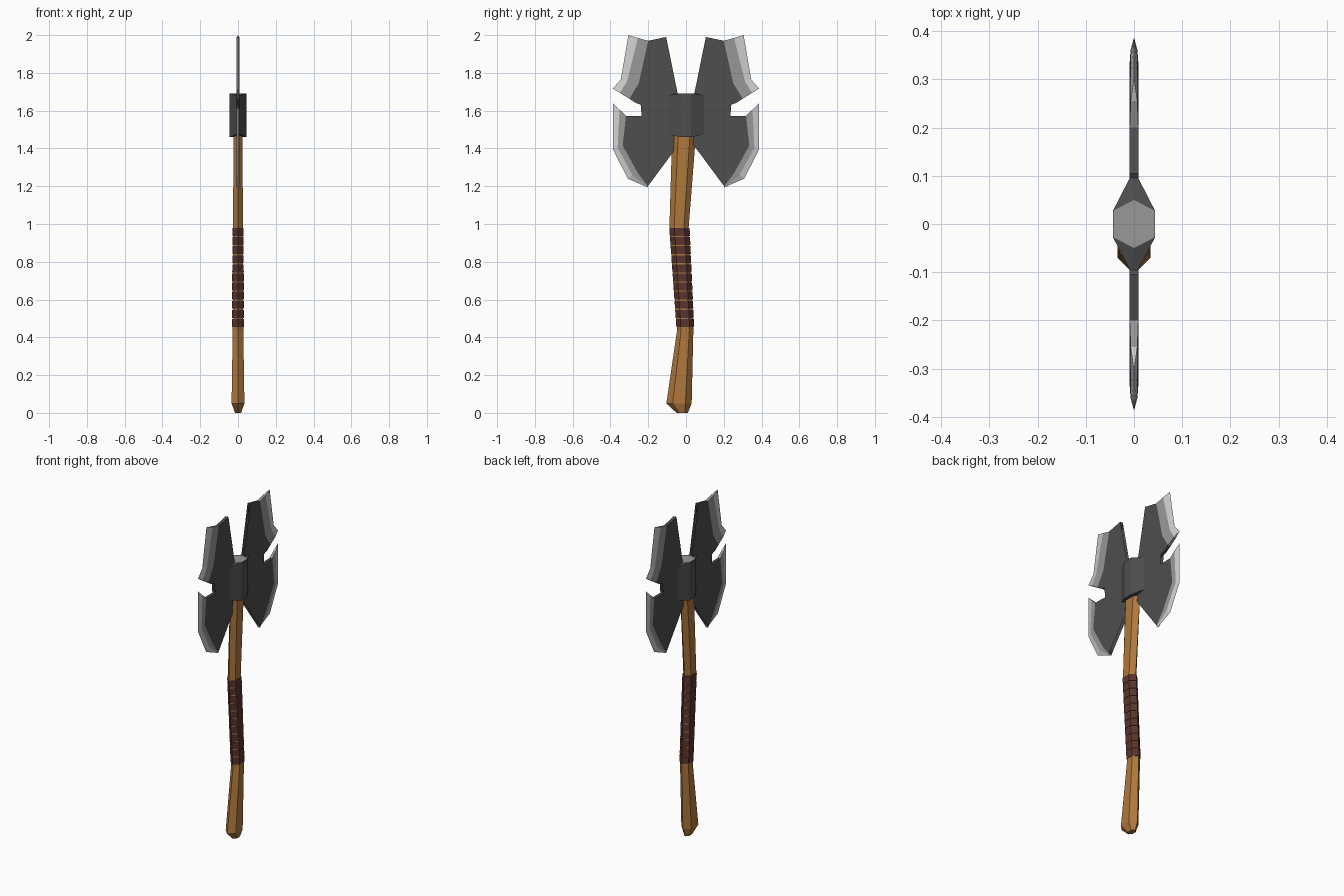
import bpy, bmesh

if "Cube" in bpy.data.objects:
    bpy.data.objects.remove(bpy.data.objects["Cube"], do_unlink=True)


def material(name, rgb):
    lin = [((c / 255 + 0.055) / 1.055) ** 2.4 for c in rgb] + [1]
    m = bpy.data.materials.new(name)
    m.use_nodes = True
    m.diffuse_color = lin
    m.node_tree.nodes["Principled BSDF"].inputs["Base Color"].default_value = lin
    return m


DARK = material("dark_iron", (78, 78, 78))
MID = material("grey_steel", (152, 152, 152))
LIGHT = material("bright_steel", (208, 208, 208))
WOOD = material("wood", (176, 120, 60))
LEATHER = material("leather", (90, 52, 44))


def finish(bm, name, mats, mirror=False):
    bmesh.ops.recalc_face_normals(bm, faces=bm.faces)
    me = bpy.data.meshes.new(name)
    bm.to_mesh(me)
    bm.free()
    ob = bpy.data.objects.new(name, me)
    bpy.context.collection.objects.link(ob)
    for m in mats:
        me.materials.append(m)
    if mirror:
        mod = ob.modifiers.new("Mirror", 'MIRROR')
        mod.use_axis = (False, True, False)
        mod.use_mirror_merge = False
    return ob


def hex_loft(bm, rings):
    """Skin six-sided rings given as (z, y centre, y radius, x radius)."""
    loops = []
    for z, yc, ry, rx in rings:
        pts = [(0, ry), (rx, ry / 2), (rx, -ry / 2), (0, -ry), (-rx, -ry / 2), (-rx, ry / 2)]
        loops.append([bm.verts.new((x, yc + y, z)) for x, y in pts])
    for a, b in zip(loops, loops[1:]):
        for i in range(6):
            j = (i + 1) % 6
            bm.faces.new((a[i], a[j], b[j], b[i]))
    bm.faces.new(loops[0])
    bm.faces.new(loops[-1])


# Bent wooden handle
bm = bmesh.new()
hex_loft(bm, [(0, -.02, .03, .016), (.05, -.037, .067, .034), (.44, -.004, .043, .028),
              (.98, -.037, .051, .026), (1.48, -.01, .063, .024)])
finish(bm, "handle", [WOOD])

# Leather grip bands
bm = bmesh.new()
BANDS = 11
pitch = .53 / BANDS


def band_ring(z):
    t = (z - .455) / .53
    return (z, -.004 - .031 * t, .047 + .007 * t, .031 - .001 * t)


for i in range(BANDS):
    z = .455 + i * pitch
    hex_loft(bm, [band_ring(z), band_ring(z + pitch - .006)])
finish(bm, "grip_bands", [LEATHER])

# Socket: tapered octagonal sleeve with a pale six-sided cap
bm = bmesh.new()
plan = [(.044, -.027), (.044, .027), (.009, .095), (-.009, .095),
        (-.044, .027), (-.044, -.027), (-.009, -.095), (.009, -.095)]
low = [bm.verts.new((x, y, 1.475 if abs(y) > .05 else 1.46)) for x, y in plan]
top = [bm.verts.new((x, y, 1.68 if abs(y) > .05 else 1.692)) for x, y in plan]
back, front = [bm.verts.new((0, y, 1.692)) for y in (.05, -.05)]
for i in range(8):
    j = (i + 1) % 8
    bm.faces.new((low[i], low[j], top[j], top[i]))
for a, b, c, d, tip in ((1, 2, 3, 4, back), (5, 6, 7, 0, front)):
    bm.faces.new((top[a], top[b], tip))
    bm.faces.new((top[b], top[c], tip))
    bm.faces.new((top[c], top[d], tip))
    bm.faces.new((low[a], low[b], low[c], low[d]))
bm.faces.new((low[0], low[1], low[4], low[5]))
cap = bm.faces.new((top[0], top[1], back, top[4], top[5], front))
cap.material_index = 1
finish(bm, "socket", [DARK, MID])

# Blade plates: inner boundary, bevel ridge and cutting edge in (y, z)
T = .009
UPPER = [[(.2, 1.97), (.25, 1.745), (.3, 1.663)],
         [(.255, 1.985), (.312, 1.755), (.35, 1.694)],
         [(.305, 2.0), (.345, 1.765), (.387, 1.717)]]
LOWER = [[(.318, 1.573), (.335, 1.415), (.255, 1.27), (.202, 1.2)],
         [(.352, 1.606), (.362, 1.405), (.285, 1.26), (.201, 1.197)],
         [(.387, 1.64), (.387, 1.395), (.308, 1.24), (.2, 1.193)]]
outline = ([(0, 1.66), (.095, 1.68), (.125, 1.7), (.153, 1.755), (.105, 1.99)] + UPPER[0]
           + [(.265, 1.64), (.15, 1.605), (.133, 1.585), (.145, 1.563), (.19, 1.57)] + LOWER[0]
           + [(.217, 1.34), (.207, 1.39), (.155, 1.492), (.095, 1.472), (0, 1.472)])
bm = bmesh.new()
sides = [[bm.verts.new((x, y, z)) for y, z in outline] for x in (T, -T)]
plates = [bm.faces.new(s) for s in sides]
for i in range(len(outline)):
    j = (i + 1) % len(outline)
    bm.faces.new((sides[0][i], sides[0][j], sides[1][j], sides[1][i]))
bmesh.ops.triangulate(bm, faces=plates)
finish(bm, "blade_plates", [DARK], mirror=True)


# Two-step sharpened bevels
def bevel(name, rows):
    bm = bmesh.new()
    depth = (T, .007, 0)
    grid = {}
    for s in (1, -1):
        for r, row in enumerate(rows):
            for i, (y, z) in enumerate(row):
                if r == 2 and s < 0:
                    grid[s, r, i] = grid[1, r, i]
                else:
                    grid[s, r, i] = bm.verts.new((s * depth[r], y, z))
    n = len(rows[0])
    for s in (1, -1):
        for r in (0, 1):
            for i in range(n - 1):
                f = bm.faces.new((grid[s, r, i], grid[s, r, i + 1],
                                  grid[s, r + 1, i + 1], grid[s, r + 1, i]))
                f.material_index = r
    for i in (0, n - 1):
        bm.faces.new((grid[1, 0, i], grid[1, 1, i], grid[-1, 1, i], grid[-1, 0, i]))
        tip = bm.faces.new((grid[1, 1, i], grid[1, 2, i], grid[-1, 1, i]))
        tip.material_index = 1
    finish(bm, name, [MID, LIGHT], mirror=True)


bevel("upper_blade_edges", UPPER)
bevel("lower_blade_edges", LOWER)
